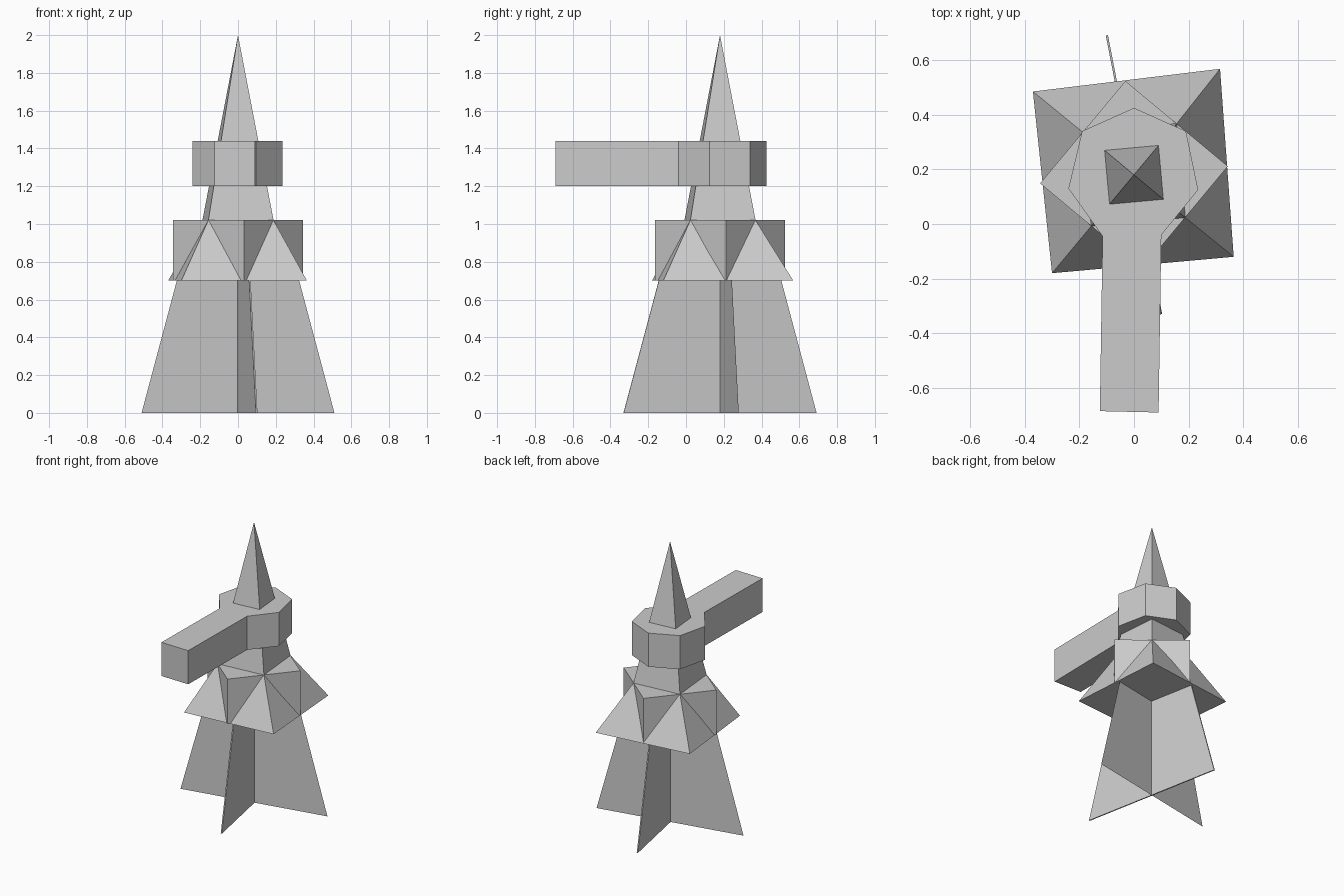
import bpy, math
from math import cos, sin, radians

if "Cube" in bpy.data.objects:
    bpy.data.objects.remove(bpy.data.objects["Cube"])

CY = 0.18      # y of the tower axis
TWIST = 5.2    # the square parts are turned by this angle


def make(name, verts, faces):
    me = bpy.data.meshes.new(name)
    me.from_pydata(verts, [], faces)
    me.validate()
    ob = bpy.data.objects.new(name, me)
    bpy.context.collection.objects.link(ob)
    return ob


def square(r, angle):
    return [(r * cos(radians(angle + 90 * i)), CY + r * sin(radians(angle + 90 * i)))
            for i in range(4)]


def loft(name, low, z0, high, z1):
    """Closed solid between two outlines with equal point counts (counter-clockwise)."""
    n = len(low)
    verts = [(x, y, z0) for x, y in low] + [(x, y, z1) for x, y in high]
    faces = [(i, (i + 1) % n, n + (i + 1) % n, n + i) for i in range(n)]
    faces += [tuple(reversed(range(n))), tuple(range(n, 2 * n))]
    return make(name, verts, faces)


# Spire: one tall square pyramid running from the skirt through the ring
base = square(0.245, 45 + TWIST)
make("spire", [(x, y, 1.02) for x, y in base] + [(0, CY, 2.0)],
     [(i, (i + 1) % 4, 4) for i in range(4)] + [(3, 2, 1, 0)])

# Ring with the long arm reaching forward
ring = [(0.09, -0.69), (0.10, -0.04), (0.235, 0.125), (0.19, 0.34), (0, 0.425),
        (-0.19, 0.34), (-0.24, 0.13), (-0.115, -0.045), (-0.125, -0.685)]
loft("ring_with_arm", ring, 1.20, ring, 1.44)

# Skirt: flared square roof crossed by a diagonal block
eaves = [(0.315, 0.568), (-0.37, 0.485), (-0.30, -0.18), (0.365, -0.12)]
loft("skirt_roof", eaves, 0.70, base, 1.02)
block = square(0.345, TWIST)
loft("skirt_block", block, 0.70, block, 1.02)

# Base: four upright tapering fins in a cross, the front and back pair slightly thick
for i, side in enumerate(("right", "back", "left", "front")):
    a = radians(11 + 90 * i)
    t = 0.004 if i % 2 else 0.0
    ox, oy = -sin(a) * t, cos(a) * t

    def pt(r, z, s):
        return (r * cos(a) + s * ox, CY + r * sin(a) + s * oy, z)

    prof = [(0, 0), (0.52, 0), (0.33, 0.70), (0, 0.70)]
    if t:
        verts = [pt(r, z, -1) for r, z in prof] + [pt(r, z, 1) for r, z in prof]
        faces = [(0, 1, 2, 3), (7, 6, 5, 4), (0, 4, 5, 1), (1, 5, 6, 2),
                 (2, 6, 7, 3), (3, 7, 4, 0)]
    else:
        verts, faces = [pt(r, z, 0) for r, z in prof], [(0, 1, 2, 3)]
    make("base_fin_" + side, verts, faces)
